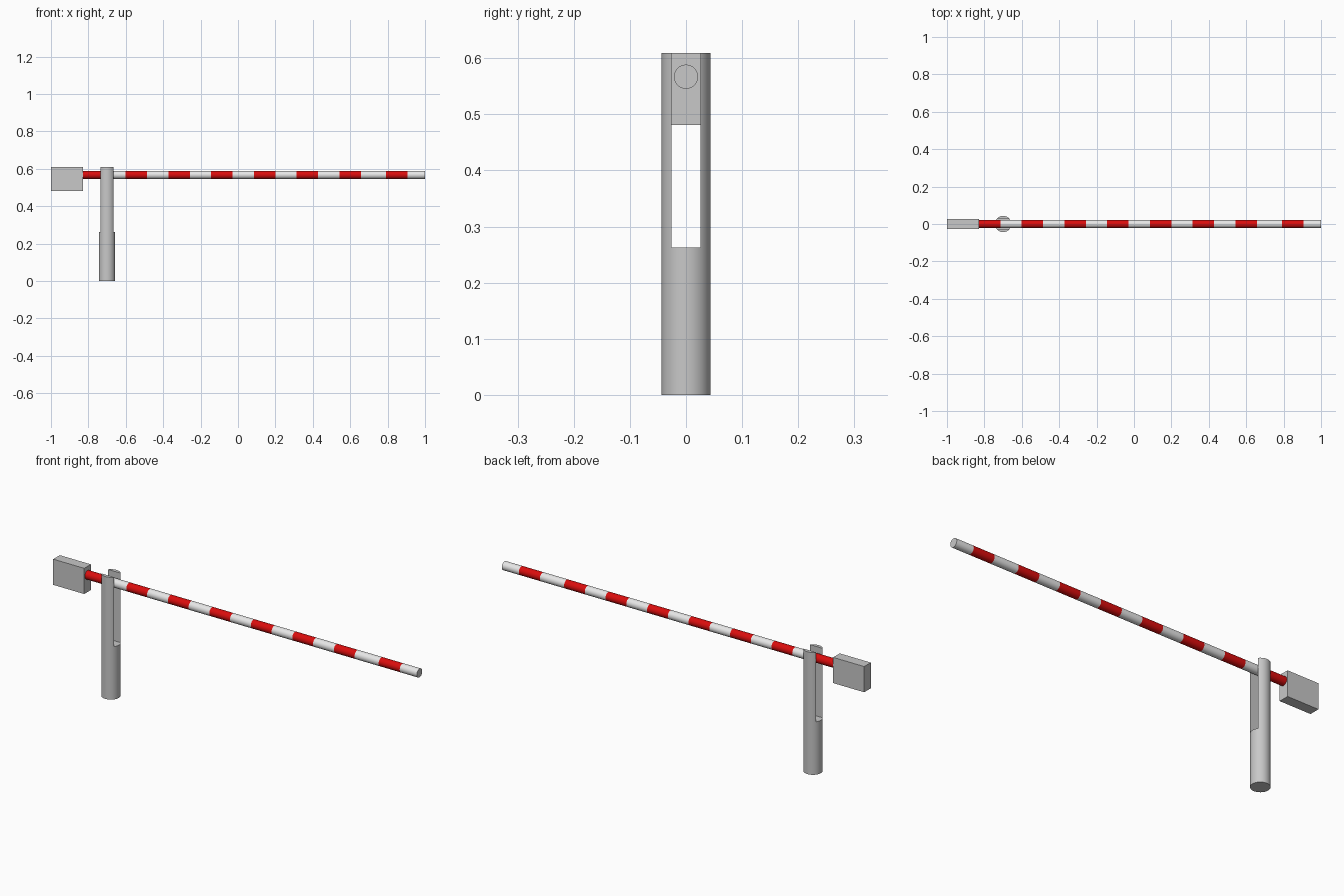
import bpy, bmesh, math

if "Cube" in bpy.data.objects:
    bpy.data.objects.remove(bpy.data.objects["Cube"])

def material(name, rgb):
    m = bpy.data.materials.new(name)
    m.diffuse_color = (*rgb, 1)
    m.use_nodes = True
    m.node_tree.nodes["Principled BSDF"].inputs["Base Color"].default_value = m.diffuse_color
    return m

grey = material("grey metal", (0.58, 0.58, 0.58))
white = material("white paint", (0.8, 0.8, 0.8))
red = material("red paint", (0.7, 0.004, 0.004))

def box(name, lo, hi):
    bpy.ops.mesh.primitive_cube_add(size=1, location=[(a + b) / 2 for a, b in zip(lo, hi)])
    ob = bpy.context.object
    ob.name = name
    ob.scale = [b - a for a, b in zip(lo, hi)]
    bpy.ops.object.transform_apply(location=False, rotation=False, scale=True)
    ob.data.materials.append(grey)
    return ob

def smooth(ob):
    bpy.ops.object.select_all(action='DESELECT')
    ob.select_set(True)
    bpy.context.view_layer.objects.active = ob
    bpy.ops.object.shade_smooth_by_angle(angle=math.radians(35))

TOP, POST_X, SLOT = 0.609, -0.70, 0.026

# Counterweight on the short end of the arm
box("counterweight", (-1, -SLOT, 0.481), (-0.829, SLOT, TOP))

# Round post with a slot the arm drops into
bpy.ops.mesh.primitive_cylinder_add(vertices=64, radius=0.0437, depth=TOP,
                                    location=(POST_X, 0, TOP / 2))
post = bpy.context.object
post.name = "slotted_post"
post.data.materials.append(grey)
cutter = box("slot_cutter", (POST_X - 0.1, -SLOT, 0.263), (POST_X + 0.1, SLOT, 0.8))
cutter.hide_render = True
mod = post.modifiers.new("slot", 'BOOLEAN')
mod.operation, mod.solver, mod.object = 'DIFFERENCE', 'EXACT', cutter
bpy.context.view_layer.objects.active = post
bpy.ops.object.modifier_apply(modifier=mod.name)
bpy.data.objects.remove(cutter)
smooth(post)

# Striped arm: one ring per stripe edge, alternating red and white
STEP = 0.1143
edges = [-0.829 + i * STEP for i in range(14)] + [0.79, 0.906, 1.0]
N, R, Z = 48, 0.0215, 0.567
bm = bmesh.new()
rings = [[bm.verts.new((x, R * math.cos(a), Z + R * math.sin(a)))
          for a in (2 * math.pi * k / N for k in range(N))] for x in edges]
for i, (a, b) in enumerate(zip(rings, rings[1:])):
    for k in range(N):
        j = (k + 1) % N
        bm.faces.new((a[k], a[j], b[j], b[k])).material_index = i % 2
for ring in (rings[0], rings[-1]):
    bm.faces.new(ring).material_index = 2
bmesh.ops.recalc_face_normals(bm, faces=bm.faces)
mesh = bpy.data.meshes.new("barrier_arm")
bm.to_mesh(mesh)
bm.free()
for m in (red, white, grey):
    mesh.materials.append(m)
arm = bpy.data.objects.new("barrier_arm", mesh)
bpy.context.collection.objects.link(arm)
smooth(arm)
